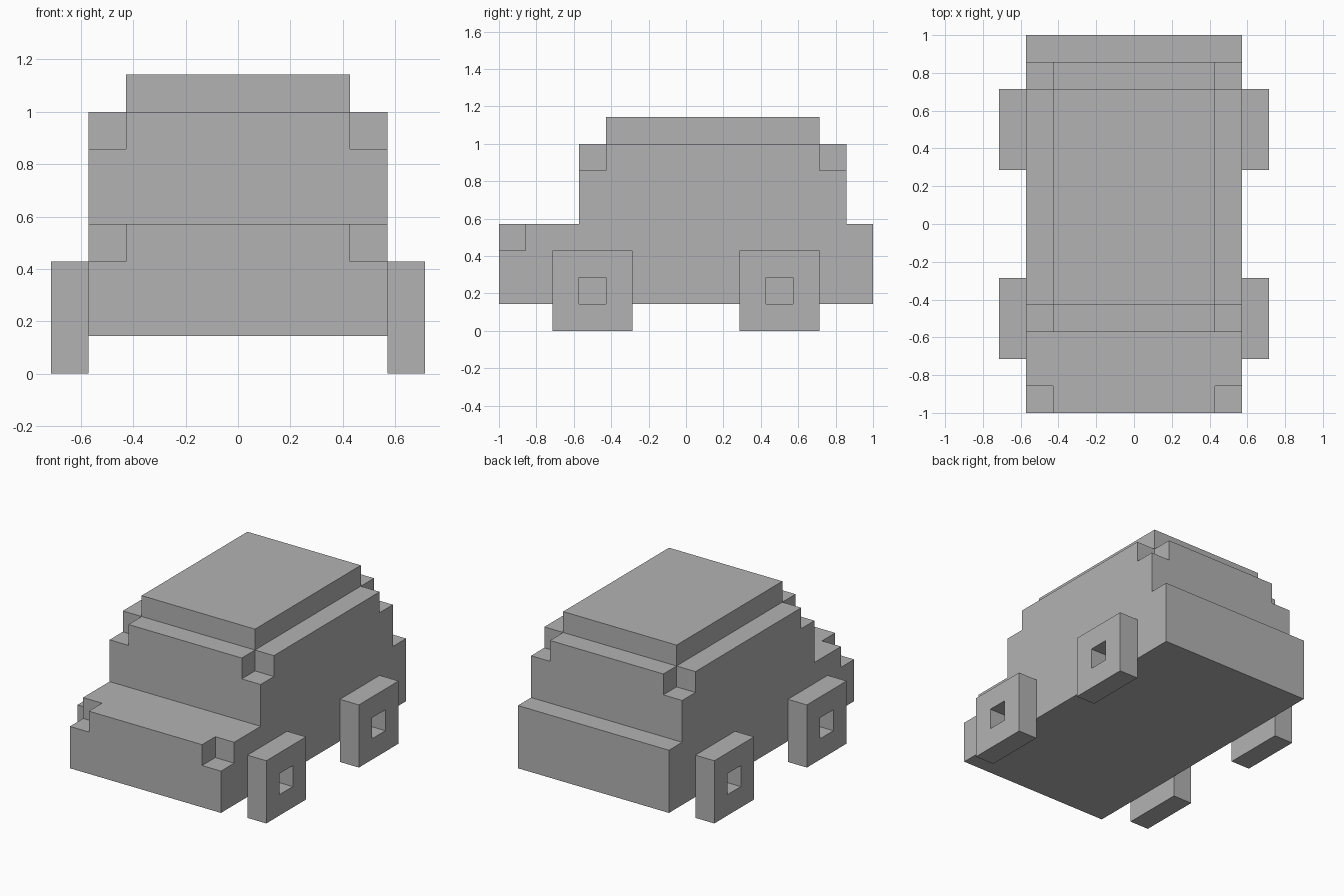
import bpy
import bmesh
from mathutils import Vector

cube = bpy.data.objects.get("Cube")
if cube:
    bpy.data.objects.remove(cube, do_unlink=True)

U = 1 / 7  # the model is laid out on a grid of blocks this size

grey = bpy.data.materials.new("plain grey")
grey.use_nodes = True
grey.diffuse_color = (0.45, 0.45, 0.45, 1)
grey.node_tree.nodes["Principled BSDF"].inputs["Base Color"].default_value = grey.diffuse_color


def extrude_profile(name, profile, x0, x1):
    """Extrude a (y, z) outline from x0 to x1, in blocks."""
    bm = bmesh.new()
    face = bm.faces.new([bm.verts.new(Vector((x0, y, z)) * U) for y, z in profile])
    grown = bmesh.ops.extrude_face_region(bm, geom=[face])["geom"]
    verts = [v for v in grown if isinstance(v, bmesh.types.BMVert)]
    bmesh.ops.translate(bm, verts=verts, vec=((x1 - x0) * U, 0, 0))
    bmesh.ops.recalc_face_normals(bm, faces=bm.faces)
    mesh = bpy.data.meshes.new(name)
    bm.to_mesh(mesh)
    bm.free()
    mesh.materials.append(grey)
    obj = bpy.data.objects.new(name, mesh)
    bpy.context.collection.objects.link(obj)
    return obj


def box(name, x, y, z):
    outline = [(y[0], z[0]), (y[1], z[0]), (y[1], z[1]), (y[0], z[1])]
    return extrude_profile(name, outline, *x)


def cut(obj, x, y, z):
    """Remove a box-shaped volume from an object."""
    cutter = box("cutter", x, y, z)
    cutter.hide_render = True
    mod = obj.modifiers.new("cut", "BOOLEAN")
    mod.operation = "DIFFERENCE"
    mod.solver = "EXACT"
    mod.object = cutter
    bpy.context.view_layer.objects.active = obj
    bpy.ops.object.modifier_apply(modifier=mod.name)
    bpy.data.objects.remove(cutter, do_unlink=True)


# Body: bonnet, cabin and tail in one stepped side profile
side = [(-7, 1), (7, 1), (7, 4), (6, 4), (6, 7), (-4, 7), (-4, 4), (-7, 4)]
body = extrude_profile("body", side, -4, 4)

# Notched corners of the bonnet and the cabin
for x in ((-5, -3), (3, 5)):
    cut(body, x, (-8, -6), (3, 5))
    cut(body, x, (-5, -3), (6, 8))
    cut(body, x, (5, 7), (6, 8))

# Roof slab
box("roof", (-3, 3), (-3, 5), (7, 8))

# Square wheels with a square hub hole
for end, y in (("front", -5), ("rear", 2)):
    for hand, x in (("left", 4), ("right", -5)):
        wheel = box(f"{end}_{hand}_wheel", (x, x + 1), (y, y + 3), (0, 3))
        cut(wheel, (x - 1, x + 2), (y + 1, y + 2), (1, 2))
